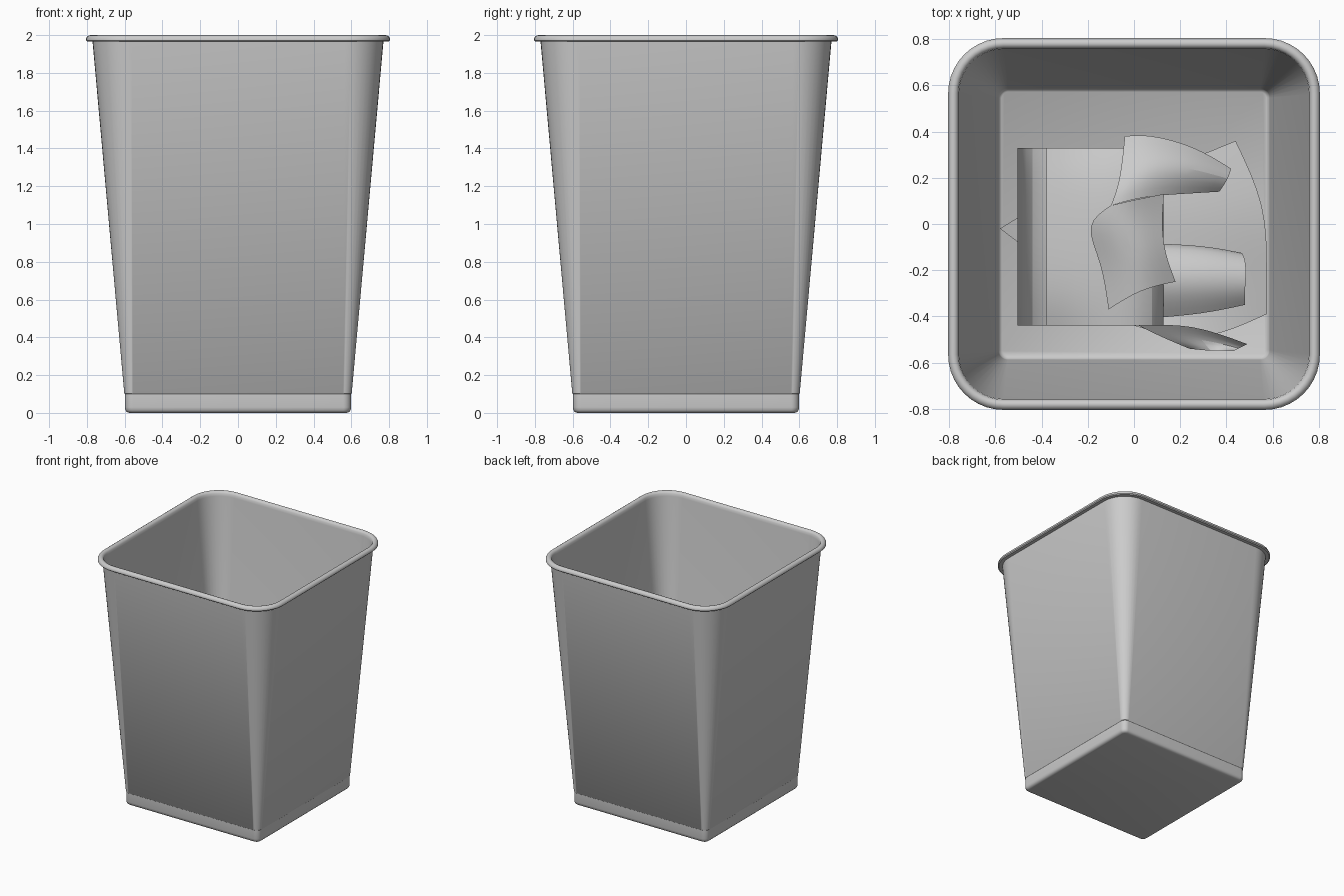
import bpy, math

def make(name, verts, faces, angle=40):
    me = bpy.data.meshes.new(name)
    me.from_pydata(verts, [], faces)
    me.update()
    ob = bpy.data.objects.new(name, me)
    bpy.context.collection.objects.link(ob)
    bpy.ops.object.select_all(action='DESELECT')
    ob.select_set(True)
    bpy.context.view_layer.objects.active = ob
    bpy.ops.object.shade_smooth_by_angle(angle=math.radians(angle))
    return ob

def ring(half, radius, z, steps=10):
    """Rounded square, counter-clockwise."""
    pts = []
    for k in range(4):
        mid = math.radians(45 + 90 * k)
        c = (half - radius) * math.sqrt(2)
        for i in range(steps + 1):
            a = math.radians(90 * k + 90 * i / steps)
            pts.append((c * math.cos(mid) + radius * math.cos(a),
                        c * math.sin(mid) + radius * math.sin(a), z))
    return pts

def sheet(name, rows):
    """Paper surface smoothed from a small grid of control points."""
    n = len(rows[0])
    faces = [(r * n + c, r * n + c + 1, (r + 1) * n + c + 1, (r + 1) * n + c)
             for r in range(len(rows) - 1) for c in range(n - 1)]
    ob = make(name, [p for row in rows for p in row], faces, 60)
    sub = ob.modifiers.new("smooth", 'SUBSURF')
    sub.levels = sub.render_levels = 2
    sub.boundary_smooth = 'PRESERVE_CORNERS'
    return ob

# Bin: outer wall, rolled rim, inner wall and floor in one shell (half, radius, z)
profile = [(0.575, 0.025, 0.0), (0.588, 0.034, 0.004), (0.596, 0.04, 0.014),
           (0.599, 0.042, 0.03), (0.599, 0.045, 0.10), (0.602, 0.046, 0.103),
           (0.77, 0.205, 1.965),
           (0.798, 0.233, 1.965), (0.805, 0.24, 1.972), (0.805, 0.24, 1.98),
           (0.80, 0.235, 1.991), (0.79, 0.225, 1.998), (0.78, 0.215, 2.0),
           (0.769, 0.204, 1.996), (0.761, 0.197, 1.985), (0.758, 0.195, 1.965),
           (0.588, 0.042, 0.045), (0.584, 0.038, 0.03), (0.572, 0.026, 0.02)]
verts = [p for s in profile for p in ring(*s)]
n = len(verts) // len(profile)
faces = [(r * n + i, r * n + (i + 1) % n, (r + 1) * n + (i + 1) % n, (r + 1) * n + i)
         for r in range(len(profile) - 1) for i in range(n)]
faces.append(tuple(reversed(range(n))))
faces.append(tuple(range(len(verts) - n, len(verts))))
make("bin", verts, faces)

# Rolled sheet: an open loop carried along y, with dented ends
loop = [(-0.38, 0.42), (-0.12, 0.47), (0.11, 0.44), (0.145, 0.28),
        (0.06, 0.12), (-0.25, 0.09), (-0.47, 0.13), (-0.505, 0.32)]
rows = []
for j, (y, dent) in enumerate([(-0.44, 0.06), (-0.3, 0.01), (-0.05, -0.02),
                               (0.2, 0.0), (0.33, 0.07)]):
    rows.append([(x, y, z - dent * (0.5 + 0.5 * math.cos(2.1 * i + j)))
                 for i, (x, z) in enumerate(loop)])
sheet("rolled_paper", rows)

# Twisted strip lying over the roll
sheet("twisted_paper", [
    [(0.42, 0.24, 0.36), (0.41, 0.20, 0.40), (0.37, 0.14, 0.36)],
    [(0.26, 0.34, 0.40), (0.24, 0.25, 0.50), (0.20, 0.13, 0.45)],
    [(0.06, 0.39, 0.42), (0.06, 0.27, 0.54), (0.04, 0.12, 0.53)],
    [(-0.04, 0.38, 0.44), (-0.06, 0.18, 0.53), (-0.10, 0.08, 0.56)],
])
sheet("folded_paper", [
    [(-0.10, 0.08, 0.56), (-0.02, 0.10, 0.60), (0.13, 0.13, 0.52)],
    [(-0.22, 0.00, 0.50), (-0.05, 0.00, 0.60), (0.12, 0.01, 0.52)],
    [(-0.14, -0.16, 0.49), (0.0, -0.13, 0.59), (0.13, -0.12, 0.52)],
    [(-0.11, -0.37, 0.48), (0.03, -0.28, 0.56), (0.18, -0.25, 0.47)],
])

# Large creased sheet on the floor
sheet("floor_paper", [
    [(-0.58, -0.02, 0.12), (-0.36, 0.12, 0.08), (0.05, 0.2, 0.06), (0.44, 0.36, 0.14)],
    [(-0.45, -0.12, 0.07), (-0.2, -0.05, 0.05), (0.2, 0.02, 0.10), (0.575, 0.08, 0.18)],
    [(-0.25, -0.25, 0.05), (0.0, -0.2, 0.06), (0.28, -0.2, 0.08), (0.575, -0.2, 0.12)],
    [(0.0, -0.44, 0.10), (0.2, -0.5, 0.12), (0.38, -0.48, 0.06), (0.575, -0.39, 0.08)],
])

# Curled sheet on the right
sheet("curled_paper", [
    [(0.05, -0.15, 0.14), (0.30, -0.15, 0.14), (0.46, -0.18, 0.13)],
    [(0.05, -0.05, 0.22), (0.30, -0.06, 0.22), (0.46, -0.10, 0.20)],
    [(0.05, -0.15, 0.31), (0.30, -0.16, 0.32), (0.49, -0.17, 0.29)],
    [(0.05, -0.28, 0.33), (0.30, -0.28, 0.33), (0.48, -0.28, 0.30)],
    [(0.05, -0.41, 0.24), (0.30, -0.39, 0.25), (0.48, -0.35, 0.24)],
])

# Small turned-up corner near the front
sheet("paper_corner", [
    [(0.02, -0.44, 0.20), (0.25, -0.43, 0.17), (0.49, -0.52, 0.15)],
    [(0.12, -0.49, 0.15), (0.30, -0.50, 0.12), (0.45, -0.54, 0.10)],
    [(0.24, -0.54, 0.10), (0.33, -0.55, 0.12), (0.43, -0.55, 0.16)],
])
